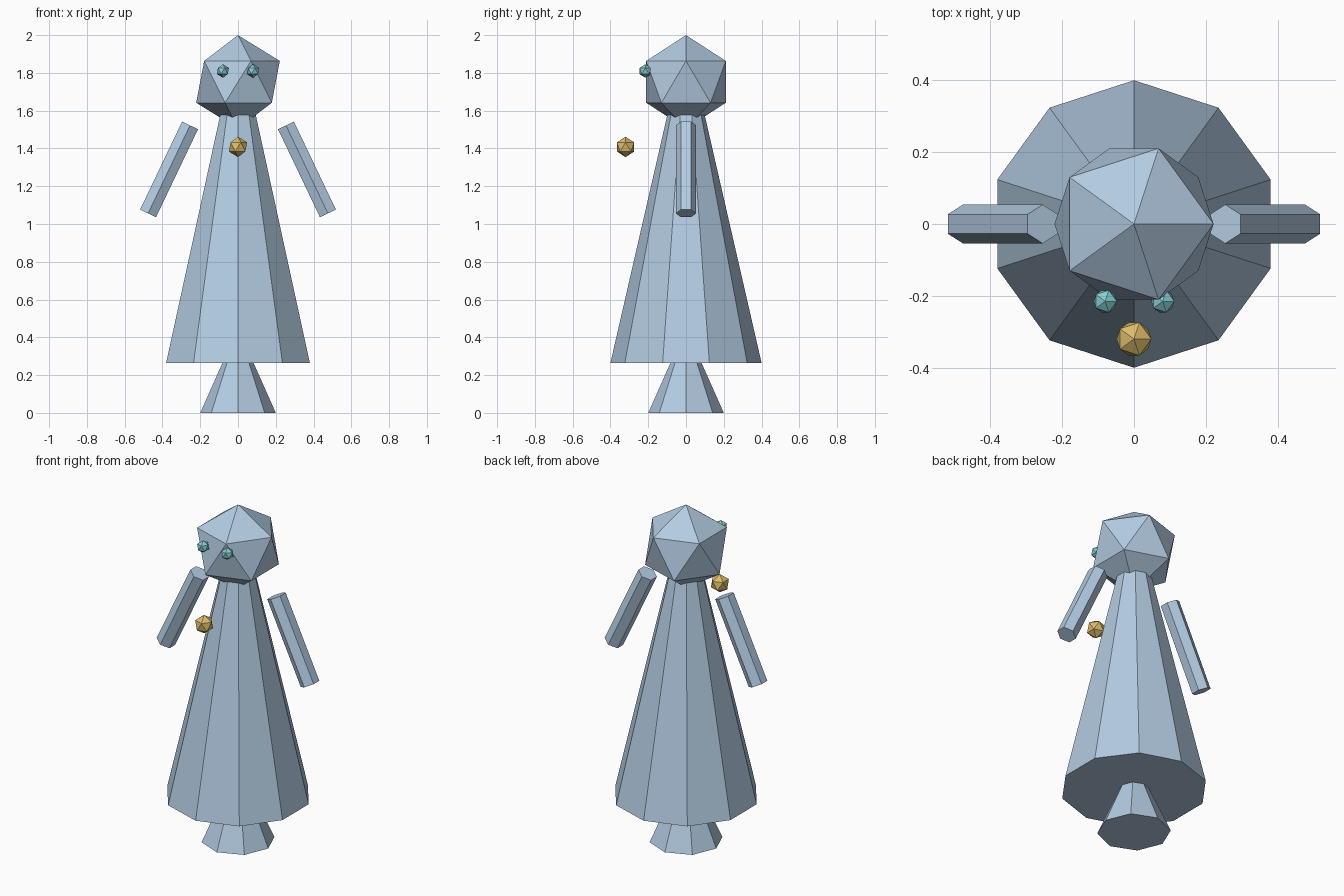
import bpy
from math import radians, sin, cos

if "Cube" in bpy.data.objects:
    bpy.data.objects.remove(bpy.data.objects["Cube"], do_unlink=True)


def make_material(name, rgb):
    mat = bpy.data.materials.new(name)
    mat.use_nodes = True
    mat.diffuse_color = (*rgb, 1)
    mat.node_tree.nodes["Principled BSDF"].inputs["Base Color"].default_value = (*rgb, 1)
    return mat


pale_blue = make_material("pale blue", (0.45, 0.60, 0.76))
teal = make_material("teal", (0.24, 0.62, 0.66))
gold = make_material("gold", (0.72, 0.50, 0.15))


def finish(name, mat):
    obj = bpy.context.object
    obj.name = obj.data.name = name
    obj.data.materials.append(mat)
    return obj


def cone(name, sides, r_bottom, r_top, z_bottom, z_top):
    bpy.ops.mesh.primitive_cone_add(
        vertices=sides, radius1=r_bottom, radius2=r_top, depth=z_top - z_bottom,
        location=(0, 0, (z_bottom + z_top) / 2))
    return finish(name, pale_blue)


def ball(name, radius, location, mat):
    bpy.ops.mesh.primitive_ico_sphere_add(subdivisions=1, radius=radius, location=location)
    return finish(name, mat)


# Flared foot and long tapering robe
cone("base", 8, 0.2, 0.08, 0, 0.27)
cone("robe", 10, 0.4, 0.08, 0.265, 1.66)

# Faceted head
ball("head", 0.2475, (0, 0, 1.7525), pale_blue)

# Floating pendant in front of the chest
ball("pendant", 0.054, (0, -0.32, 1.408), gold)

# Eyes and detached arms, one pair per side
tilt = radians(25.5)
for side, label in ((1, "left"), (-1, "right")):
    ball(label + "_eye", 0.036, (side * 0.08, -0.215, 1.81), teal)
    bpy.ops.mesh.primitive_cylinder_add(
        vertices=6, radius=0.054, depth=0.516,
        location=(side * 0.365, 0, 1.289), rotation=(0, -side * tilt, 0))
    finish(label + "_arm", pale_blue)
